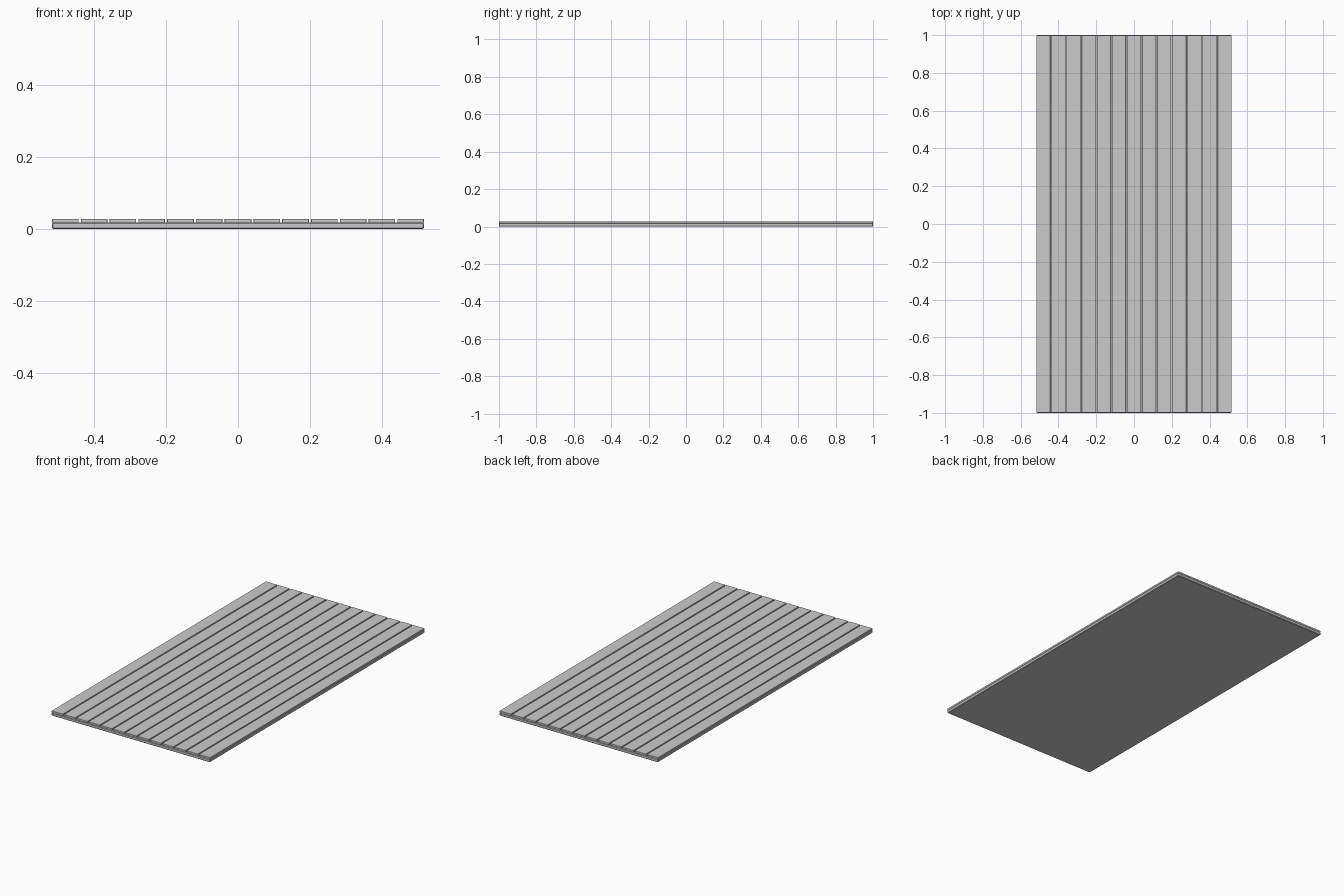
import bpy, bmesh

if "Cube" in bpy.data.objects:
    bpy.data.objects.remove(bpy.data.objects["Cube"])

SLATS, PITCH, SLAT_W = 13, 0.08, 0.074
BASE_TOP, TOP = 0.018, 0.028


def box(name, x, width, length, z0, z1, bevel):
    """Box with lightly chamfered edges."""
    bm = bmesh.new()
    bmesh.ops.create_cube(bm, size=1)
    for v in bm.verts:
        v.co = (x + v.co.x * width, v.co.y * length,
                (z0 + z1) / 2 + v.co.z * (z1 - z0))
    bmesh.ops.bevel(bm, geom=bm.edges[:], offset=bevel, segments=1,
                    affect='EDGES')
    mesh = bpy.data.meshes.new(name)
    bm.to_mesh(mesh)
    bm.free()
    obj = bpy.data.objects.new(name, mesh)
    bpy.context.collection.objects.link(obj)
    return obj


# Backing board
box("backing_board", 0, 1.034, 2.0, 0, BASE_TOP, 0.003)

# Long slats with narrow gaps, sunk a hair into the board
for i in range(SLATS):
    x = (i - (SLATS - 1) / 2) * PITCH
    box(f"slat_{i + 1}", x, SLAT_W, 1.998, BASE_TOP - 0.001, TOP, 0.0008)
